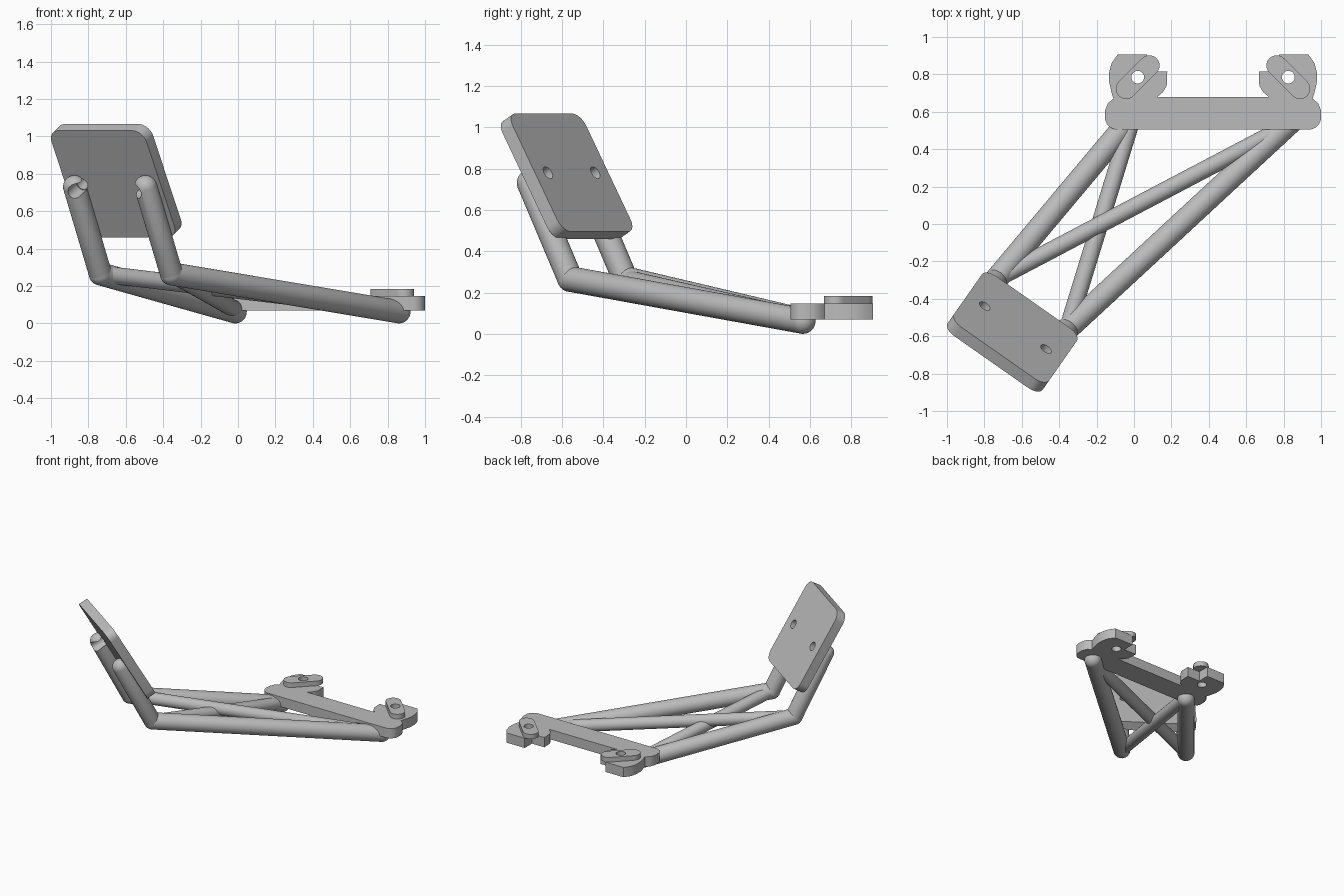
import bpy, bmesh
from math import cos, sin, radians, pi
from mathutils import Vector, Matrix

if "Cube" in bpy.data.objects:
    bpy.data.objects.remove(bpy.data.objects["Cube"])

grey = bpy.data.materials.new("plain_grey")
grey.use_nodes = True
grey.diffuse_color = (0.5, 0.5, 0.5, 1)
grey.node_tree.nodes["Principled BSDF"].inputs["Base Color"].default_value = (0.5, 0.5, 0.5, 1)


def activate(ob):
    bpy.ops.object.select_all(action="DESELECT")
    ob.select_set(True)
    bpy.context.view_layer.objects.active = ob


def finish(bm, name, matrix=Matrix()):
    bmesh.ops.recalc_face_normals(bm, faces=bm.faces)
    mesh = bpy.data.meshes.new(name)
    bm.to_mesh(mesh)
    bm.free()
    mesh.transform(matrix)
    mesh.materials.append(grey)
    ob = bpy.data.objects.new(name, mesh)
    bpy.context.collection.objects.link(ob)
    return ob


def smooth(ob):
    activate(ob)
    bpy.ops.object.shade_smooth_by_angle(angle=radians(30))


def slab(name, outline, z0, z1, matrix=Matrix()):
    bm = bmesh.new()
    face = bm.faces.new([bm.verts.new((x, y, z0)) for x, y in outline])
    ext = bmesh.ops.extrude_face_region(bm, geom=[face])["geom"]
    for v in ext:
        if isinstance(v, bmesh.types.BMVert):
            v.co.z = z1
    return finish(bm, name, matrix)


def tube(name, a, b, r):
    """Round bar with domed ends, stretched from a sphere."""
    a, b = Vector(a), Vector(b)
    bm = bmesh.new()
    bmesh.ops.create_uvsphere(bm, u_segments=32, v_segments=17, radius=r)
    for v in bm.verts:
        if v.co.z > 0:
            v.co.z += (b - a).length
    turn = (b - a).to_track_quat("Z", "Y").to_matrix().to_4x4()
    return finish(bm, name, Matrix.Translation(a) @ turn)


def drill(ob, centre, axis, r, depth=0.6):
    bm = bmesh.new()
    bmesh.ops.create_cone(bm, cap_ends=True, segments=32, radius1=r, radius2=r, depth=depth)
    turn = Vector(axis).to_track_quat("Z", "Y").to_matrix().to_4x4()
    cutter = finish(bm, "drill_cutter", Matrix.Translation(centre) @ turn)
    cutter.hide_render = True
    mod = ob.modifiers.new("hole", "BOOLEAN")
    mod.operation = "DIFFERENCE"
    mod.solver = "EXACT"
    mod.object = cutter
    activate(ob)
    bpy.ops.object.modifier_apply(modifier=mod.name)
    bpy.data.objects.remove(cutter)


def arc(cx, cy, r, start, end, n=10):
    return [(cx + r * cos(radians(start + (end - start) * i / n)),
             cy + r * sin(radians(start + (end - start) * i / n))) for i in range(n + 1)]


# Tilted mounting plate: frame of width, up-slope and normal directions
yaw, tilt = radians(55), radians(60)
down = Vector((cos(yaw), sin(yaw), 0))
side = Vector((sin(yaw), -cos(yaw), 0))
up = -down * cos(tilt) + Vector((0, 0, sin(tilt)))
normal = down * sin(tilt) + Vector((0, 0, cos(tilt)))
centre = Vector((-0.651, -0.578, 0.7625))
frame = Matrix((-side, up, normal)).transposed().to_4x4()
frame.translation = centre

hw, hl, r = 0.31, 0.33, 0.07
outline = []
for i, (sx, sy) in enumerate(((1, 1), (-1, 1), (-1, -1), (1, -1))):
    outline += arc(sx * (hw - r), sy * (hl - r), r, 90 * i, 90 * i + 90)
plate = slab("mounting_plate", outline, -0.035, 0.035, frame)
for s in (-1, 1):
    drill(plate, centre + side * 0.2 * s, normal, 0.033)
smooth(plate)

# Upright legs and long main bars
joints, feet = {}, {-1: Vector((-0.015, 0.565, 0.062)), 1: Vector((0.86, 0.565, 0.062))}
for s, label in ((-1, "right"), (1, "left")):
    top = centre + side * 0.232 * s - normal * 0.065
    joints[s] = top + down * 0.24
    joints[s].z = 0.265
    leg = tube(label + "_upright_leg", joints[s], top, 0.062)
    drill(leg, centre + side * 0.2 * s, normal, 0.038)
    smooth(leg)
    smooth(tube(label + "_main_bar", joints[s], feet[s], 0.062))

# Thinner crossing braces
for s, label in ((-1, "long"), (1, "short")):
    smooth(tube(label + "_cross_brace", joints[s], feet[-s] + Vector((0, -0.02, 0.012)), 0.046))

# Flat base bracket, one half mirrored about its middle
mid = 0.4225
half = arc(-0.09, 0.57, 0.065, 270, 180, 8)
half += [(-0.154, 0.61), (-0.14, 0.645), (-0.11, 0.67)]
half += [(-0.122, 0.71), (-0.133, 0.76), (-0.133, 0.81), (-0.12, 0.86), (-0.088, 0.905)]
half += [(0.07, 0.905), (0.07, 0.815), (0.178, 0.815), (0.175, 0.74), (0.155, 0.705), (0.125, 0.68)]
bracket = slab("base_bracket", half + [(2 * mid - x, y) for x, y in reversed(half)], 0.07, 0.147)

# Raised slanted pads with bolt holes through pad and bracket
for s, label in ((-1, "right"), (1, "left")):
    hole = Vector((mid + s * 0.4025, 0.785, 0.15))
    shape = arc(0.088, 0, 0.055, -90, 90) + arc(-0.088, 0, 0.055, 90, 270)
    place = Matrix.Translation((hole.x, hole.y, 0)) @ Matrix.Rotation(-s * pi / 4, 4, "Z")
    pad = slab(label + "_slanted_pad", shape, 0.147, 0.184, place)
    for part in (pad, bracket):
        drill(part, hole, (0, 0, 1), 0.034)
    smooth(pad)
smooth(bracket)
